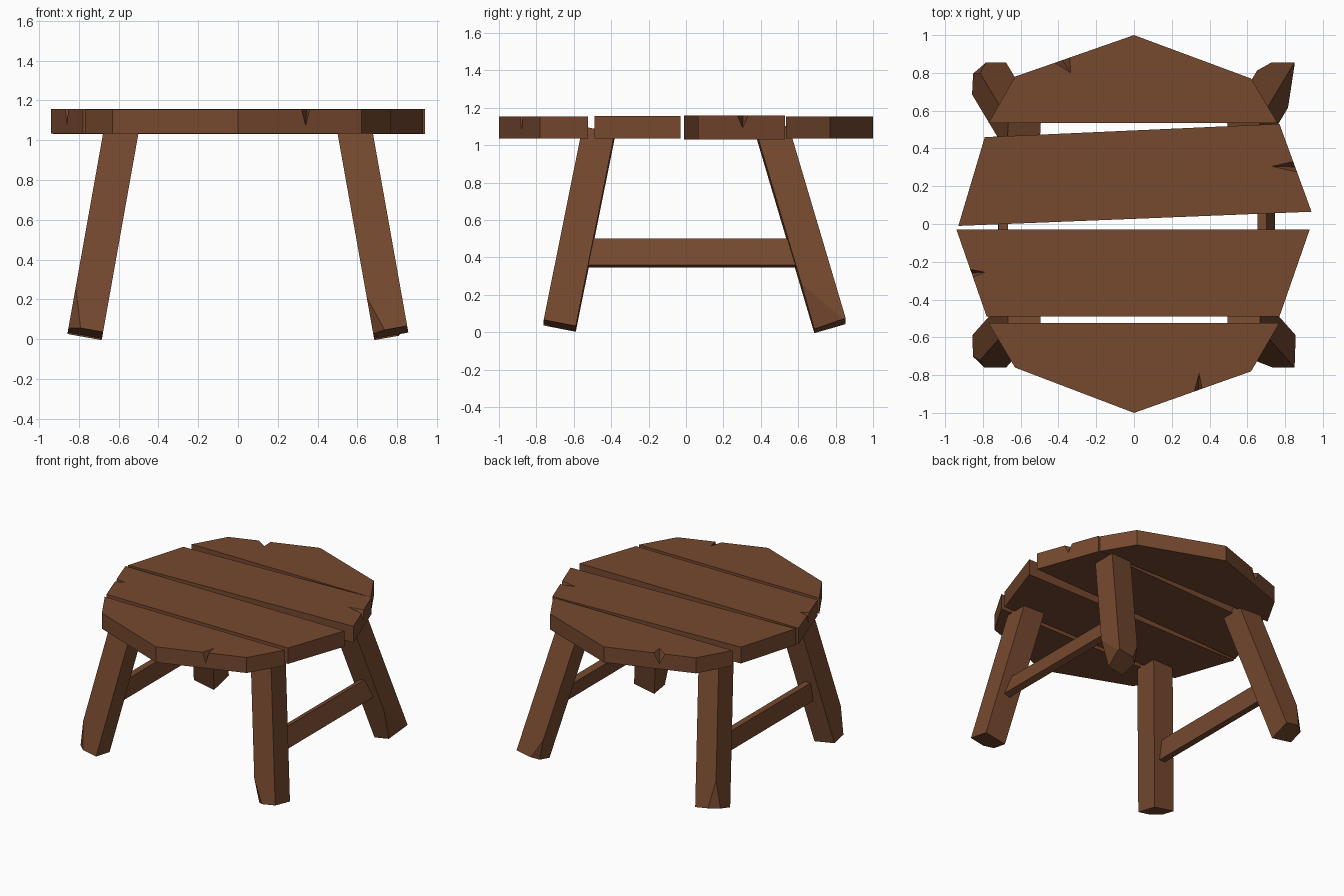
import bpy, bmesh
from mathutils import Vector, Matrix

cube = bpy.data.objects.get("Cube")
if cube:
    bpy.data.objects.remove(cube, do_unlink=True)

wood = bpy.data.materials.new("brown wood")
wood.use_nodes = True
WOOD = (0.18, 0.066, 0.028, 1)
wood.diffuse_color = WOOD
wood.node_tree.nodes["Principled BSDF"].inputs["Base Color"].default_value = WOOD


def make(name, bm):
    bmesh.ops.recalc_face_normals(bm, faces=bm.faces)
    mesh = bpy.data.meshes.new(name)
    bm.to_mesh(mesh)
    bm.free()
    mesh.materials.append(wood)
    obj = bpy.data.objects.new(name, mesh)
    bpy.context.collection.objects.link(obj)
    return obj


def hull(name, points):
    bm = bmesh.new()
    for p in points:
        bm.verts.new(p)
    bmesh.ops.convex_hull(bm, input=bm.verts)
    return make(name, bm)


def plank(name, outline, low, high, tip, a, b, depth):
    """Extruded board with one wedge-shaped split in its rim."""
    bm = bmesh.new()
    face = bm.faces.new([bm.verts.new((x, y, low)) for x, y in outline])
    ext = bmesh.ops.extrude_face_region(bm, geom=[face])
    top = [v for v in ext["geom"] if isinstance(v, bmesh.types.BMVert)]
    bmesh.ops.translate(bm, verts=top, vec=(0, 0, high - low))
    board = make(name, bm)

    tip, a, b = (Vector((*p, high)) for p in (tip, a, b))
    mid = (a + b) / 2 - Vector((0, 0, depth))
    a, b, mid = (tip + (p - tip) * 1.5 for p in (a, b, mid))
    lift = Vector((0, 0, 0.05))
    cutter = hull("split_cutter", [tip, a, b, mid, tip + lift, a + lift, b + lift])
    cutter.hide_render = True
    mod = board.modifiers.new("split", "BOOLEAN")
    mod.operation, mod.solver, mod.object = "DIFFERENCE", "EXACT", cutter
    bpy.context.view_layer.update()
    cut = bpy.data.meshes.new_from_object(
        board.evaluated_get(bpy.context.evaluated_depsgraph_get()))
    board.modifiers.clear()
    board.data = cut
    bpy.data.objects.remove(cutter, do_unlink=True)


# Seat boards
plank("seat_board_front",
      [(-0.77, -0.525), (-0.63, -0.76), (0, -1), (0.62, -0.78), (0.77, -0.525)],
      1.035, 1.155, (0.345, -0.79), (0.32, -0.885), (0.36, -0.87), 0.08)
plank("seat_board_middle_front",
      [(-0.94, -0.03), (-0.78, -0.49), (0.77, -0.49), (0.93, -0.03)],
      1.035, 1.157, (-0.79, -0.255), (-0.865, -0.24), (-0.85, -0.28), 0.08)
plank("seat_board_middle_back",
      [(-0.93, -0.01), (0.94, 0.065), (0.77, 0.53), (-0.79, 0.46)],
      1.032, 1.158, (0.73, 0.305), (0.84, 0.33), (0.865, 0.275), 0.065)
plank("seat_board_back",
      [(-0.77, 0.535), (0.76, 0.535), (0.62, 0.77), (0, 1), (-0.63, 0.78)],
      1.035, 1.155, (-0.335, 0.8), (-0.42, 0.855), (-0.34, 0.882), 0.08)


def leg(name, sx, sy, foot_y, chips):
    """Splayed square post; chips = (corner x, corner y, cut x, cut y, height)."""
    foot = Vector((sx * 0.767, sy * foot_y, 0.035))
    head = Vector((sx * 0.59, sy * 0.475, 1.03))
    up = (head - foot).normalized()
    side_y = (Vector((0, 1, 0)) - up * up.y).normalized()
    side_x = side_y.cross(up)
    half, length = 0.0875, (head - foot).length + 0.04
    bm = bmesh.new()
    bmesh.ops.create_cube(bm, size=1)
    bmesh.ops.transform(bm, verts=bm.verts, matrix=Matrix.Translation((0, 0, length / 2))
                        @ Matrix.Diagonal((2 * half, 2 * half, length, 1)))
    # chipped corners of the foot
    for cx, cy, dx, dy, h in chips:
        corner = Vector((cx * half, cy * half, 0))
        p = corner - Vector((cx * dx, 0, 0))
        q = corner - Vector((0, cy * dy, 0))
        r = corner + Vector((0, 0, h))
        n = (q - p).cross(r - p)
        if n.dot(corner - p) < 0:
            n = -n
        geom = bm.verts[:] + bm.edges[:] + bm.faces[:]
        bmesh.ops.bisect_plane(bm, geom=geom, plane_co=p, plane_no=n, clear_outer=True)
        bmesh.ops.holes_fill(bm, edges=[e for e in bm.edges if e.is_boundary])
    frame = Matrix((side_x, side_y, up)).transposed().to_4x4()
    bmesh.ops.transform(bm, verts=bm.verts, matrix=Matrix.Translation(foot) @ frame)
    make(name, bm)


# Legs
leg("leg_front_right", -1, -1, 0.675, [(-1, -1, 0.06, 0.06, 0.2)])
leg("leg_front_left", 1, -1, 0.675, [(-1, -1, 0.06, 0.05, 0.18)])
leg("leg_back_right", -1, 1, 0.77, [(-1, 1, 0.065, 0.06, 0.2)])
leg("leg_back_left", 1, 1, 0.77, [(1, -1, 0.05, 0.16, 0.25), (-1, 1, 0.05, 0.04, 0.15)])

# Side stretchers
for name, x, tilt in (("stretcher_right", -0.694, 0.02), ("stretcher_left", 0.7, -0.3)):
    bm = bmesh.new()
    bmesh.ops.create_cube(bm, size=1)
    bmesh.ops.transform(bm, verts=bm.verts, matrix=Matrix.Translation((x, 0.03, 0.423))
                        @ Matrix.Rotation(tilt, 4, "Y")
                        @ Matrix.Diagonal((0.05, 1.2, 0.147, 1)))
    make(name, bm)
